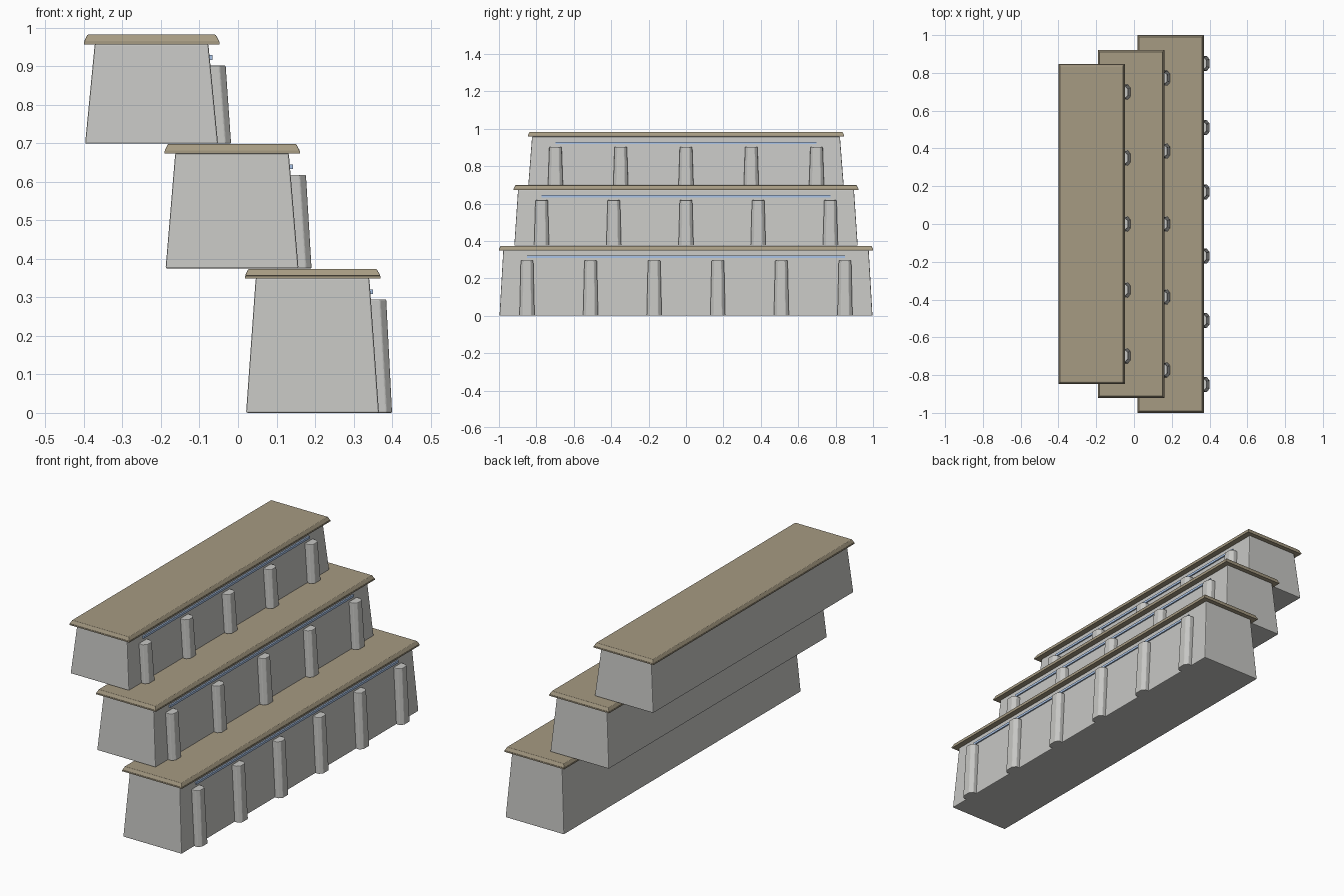
import bpy, bmesh

if "Cube" in bpy.data.objects:
    bpy.data.objects.remove(bpy.data.objects["Cube"])


def material(name, rgb):
    m = bpy.data.materials.new(name)
    m.diffuse_color = (*rgb, 1)
    m.use_nodes = True
    m.node_tree.nodes["Principled BSDF"].inputs["Base Color"].default_value = m.diffuse_color
    return m


CONCRETE = material("pale concrete", (0.57, 0.57, 0.55))
WOOD = material("tan wood", (0.38, 0.325, 0.225))
LIGHT = material("pale blue light", (0.45, 0.62, 0.90))


def loft(name, bottom, top, mat, bevel=0.0):
    """Solid between two matching rings of points."""
    bm = bmesh.new()
    a = [bm.verts.new(p) for p in bottom]
    b = [bm.verts.new(p) for p in top]
    n = len(a)
    bm.faces.new(a[::-1])
    bm.faces.new(b)
    for i in range(n):
        j = (i + 1) % n
        bm.faces.new((a[i], a[j], b[j], b[i]))
    bmesh.ops.recalc_face_normals(bm, faces=bm.faces)
    me = bpy.data.meshes.new(name)
    bm.to_mesh(me)
    bm.free()
    me.materials.append(mat)
    ob = bpy.data.objects.new(name, me)
    bpy.context.collection.objects.link(ob)
    if bevel:
        mod = ob.modifiers.new("soft edges", 'BEVEL')
        mod.width = bevel
        mod.segments = 2
    return ob


def rect(x0, x1, y, z):
    return [(x0, -y, z), (x1, -y, z), (x1, y, z), (x0, y, z)]


def rib_ring(back, front, y, half, z):
    """Half-octagon section that widens towards the wall."""
    mid = back + (front - back) * 0.68
    return [(back, y - half, z), (mid, y - half, z), (front, y - half * 0.55, z),
            (front, y + half * 0.55, z), (mid, y + half, z), (back, y + half, z)]


def tier(label, x, z0, z1, half_y, rib_top, rib_ys, light_y):
    """One tapered step with its cap, front ribs and light strip; x is its left foot."""
    right = x + 0.345
    # tapered block
    loft(label + "_block", rect(x, right, half_y, z0),
         rect(x + 0.025, right - 0.025, half_y - 0.02, z1), CONCRETE, 0.004)
    # overhanging seat cap with sloped rim
    cap_y = half_y + 0.003
    loft(label + "_cap_lip", rect(x - 0.003, right + 0.004, cap_y, z1 - 0.001),
         rect(x - 0.003, right + 0.004, cap_y, z1 + 0.006), WOOD)
    loft(label + "_cap", rect(x - 0.003, right + 0.004, cap_y, z1 + 0.006),
         rect(x + 0.006, right - 0.006, cap_y - 0.009, z1 + 0.024), WOOD, 0.002)
    # tapered ribs following the slope of the block
    slope = 0.025 / (z1 - z0)
    lean = slope * (rib_top - z0)
    for i, y in enumerate(rib_ys):
        loft(f"{label}_rib_{i + 1}",
             rib_ring(right - 0.012, right + 0.034, y, 0.040, z0),
             rib_ring(right - lean - 0.012, right + 0.034 - lean * 0.72, y, 0.033, rib_top),
             CONCRETE, 0.003)
    # light strip under the cap
    za, zb = z1 - 0.041, z1 - 0.029
    wall = right - slope * (za - z0)
    loft(label + "_light_strip", rect(wall - 0.006, wall + 0.007, light_y, za),
         rect(wall - 0.006, wall + 0.007, light_y, zb), LIGHT)


tier("lower", 0.021, 0.0, 0.350, 0.997, 0.295,
     [-0.85, -0.51, -0.17, 0.17, 0.51, 0.85], 0.85)
tier("middle", -0.188, 0.375, 0.674, 0.918, 0.618,
     [-0.772, -0.386, 0, 0.386, 0.772], 0.772)
tier("upper", -0.397, 0.699, 0.958, 0.843, 0.902,
     [-0.698, -0.349, 0, 0.349, 0.698], 0.698)
